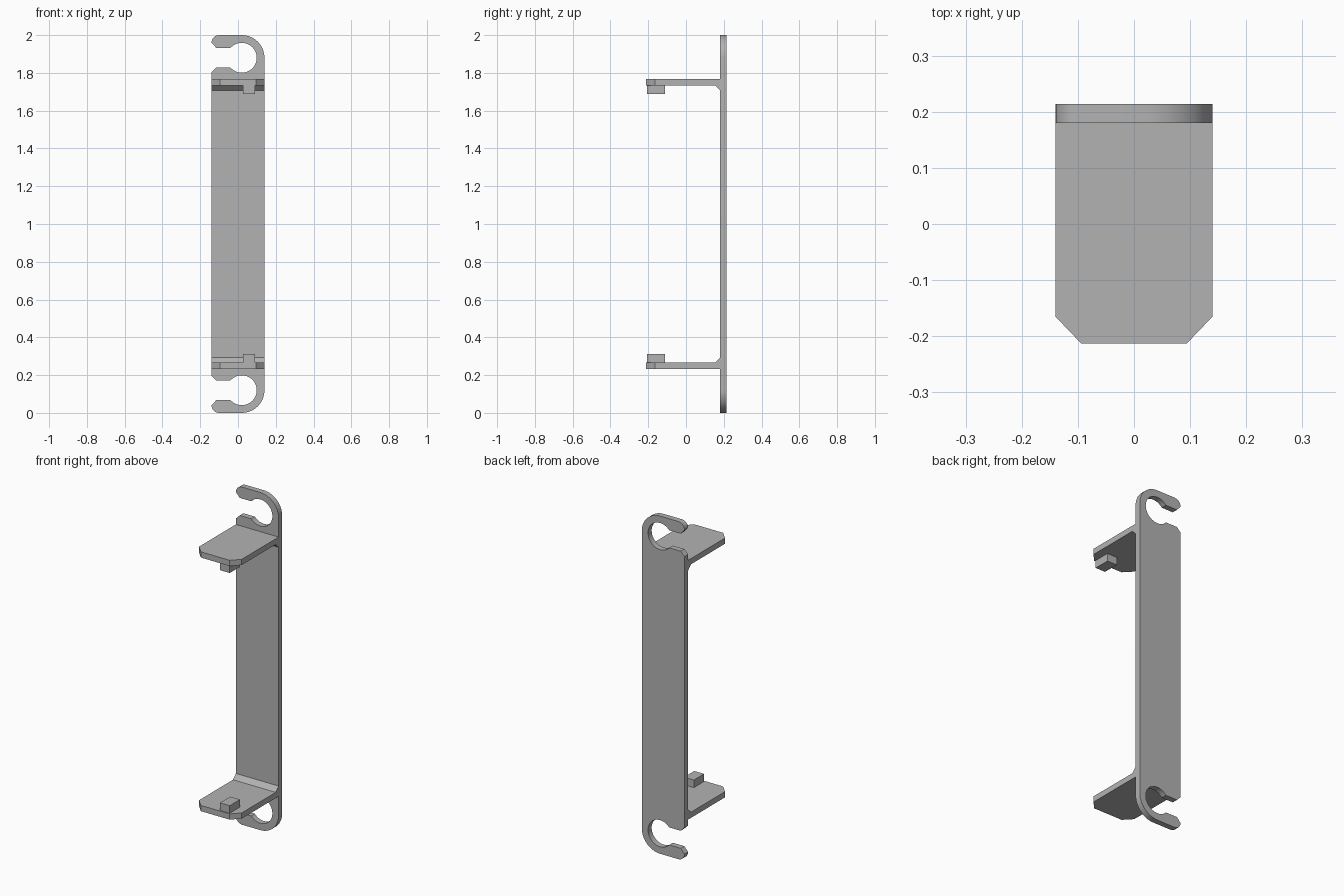
import bpy, bmesh, math
from mathutils import Vector

cube = bpy.data.objects.get("Cube")
if cube:
    bpy.data.objects.remove(cube, do_unlink=True)

grey = bpy.data.materials.new("plain grey")
grey.use_nodes = True
colour = (0.45, 0.45, 0.45, 1)
grey.diffuse_color = colour
grey.node_tree.nodes["Principled BSDF"].inputs["Base Color"].default_value = colour

HALF, BACK, FACE, FRONT = 0.14, 0.214, 0.18, -0.213
MID = 1.0  # height of the mirror plane


def prism(name, points, offset):
    """Extrude a flat outline into a closed solid."""
    bm = bmesh.new()
    face = bm.faces.new([bm.verts.new(p) for p in points])
    new = bmesh.ops.extrude_face_region(bm, geom=[face])["geom"]
    moved = [v for v in new if isinstance(v, bmesh.types.BMVert)]
    bmesh.ops.translate(bm, verts=moved, vec=Vector(offset))
    bmesh.ops.recalc_face_normals(bm, faces=bm.faces)
    mesh = bpy.data.meshes.new(name)
    bm.to_mesh(mesh)
    bm.free()
    mesh.materials.append(grey)
    obj = bpy.data.objects.new(name, mesh)
    bpy.context.collection.objects.link(obj)
    bpy.ops.object.select_all(action="DESELECT")
    bpy.context.view_layer.objects.active = obj
    obj.select_set(True)
    bpy.ops.object.shade_smooth_by_angle(angle=math.radians(30))
    return obj


def arc(cx, cz, r, start, end, steps):
    angles = [math.radians(start + (end - start) * i / steps) for i in range(steps + 1)]
    return [(cx + r * math.cos(a), cz + r * math.sin(a)) for a in angles]


# Back plate with an open hook at each end
cx, cz, hole, slot = 0.02, 1.88, 0.079, 0.052
mouth = 180 - math.degrees(math.asin(slot / hole))
upper = arc(cx, cz, HALF - cx, 0, 90, 16)
upper += arc(-0.10, 1.96, 0.04, 90, 180, 6)
upper += [(-0.115, cz + slot)]
upper += arc(cx, cz, hole, mouth, -mouth, 40)
upper += [(-0.115, cz - slot), (-HALF, cz - slot - 0.025)]
lower = [(x, 2 * MID - z) for x, z in reversed(upper)]
prism("back_plate", [(x, FACE, z) for x, z in upper + lower], (0, BACK - FACE, 0))

# Shelves with clipped corners, corner braces and locating pegs
plan = [(-HALF, FACE), (-HALF, -0.165), (-0.094, FRONT),
        (0.094, FRONT), (HALF, -0.165), (HALF, FACE)]
inner, thick, brace = 0.734, 0.034, 0.027
peg = [(0.026, -0.206), (0.09, -0.206), (0.09, -0.11), (0.026, -0.11)]
for side, s in (("upper", 1), ("lower", -1)):
    z = MID + s * inner
    prism(side + "_shelf", [(x, y, z) for x, y in plan], (0, 0, s * thick))
    prism(side + "_brace", [(-HALF, FACE, z), (-HALF, FACE - brace, z),
                            (-HALF, FACE, z - s * brace)], (2 * HALF, 0, 0))
    prism(side + "_peg", [(x, y, z) for x, y in peg], (0, 0, -s * 0.045))
